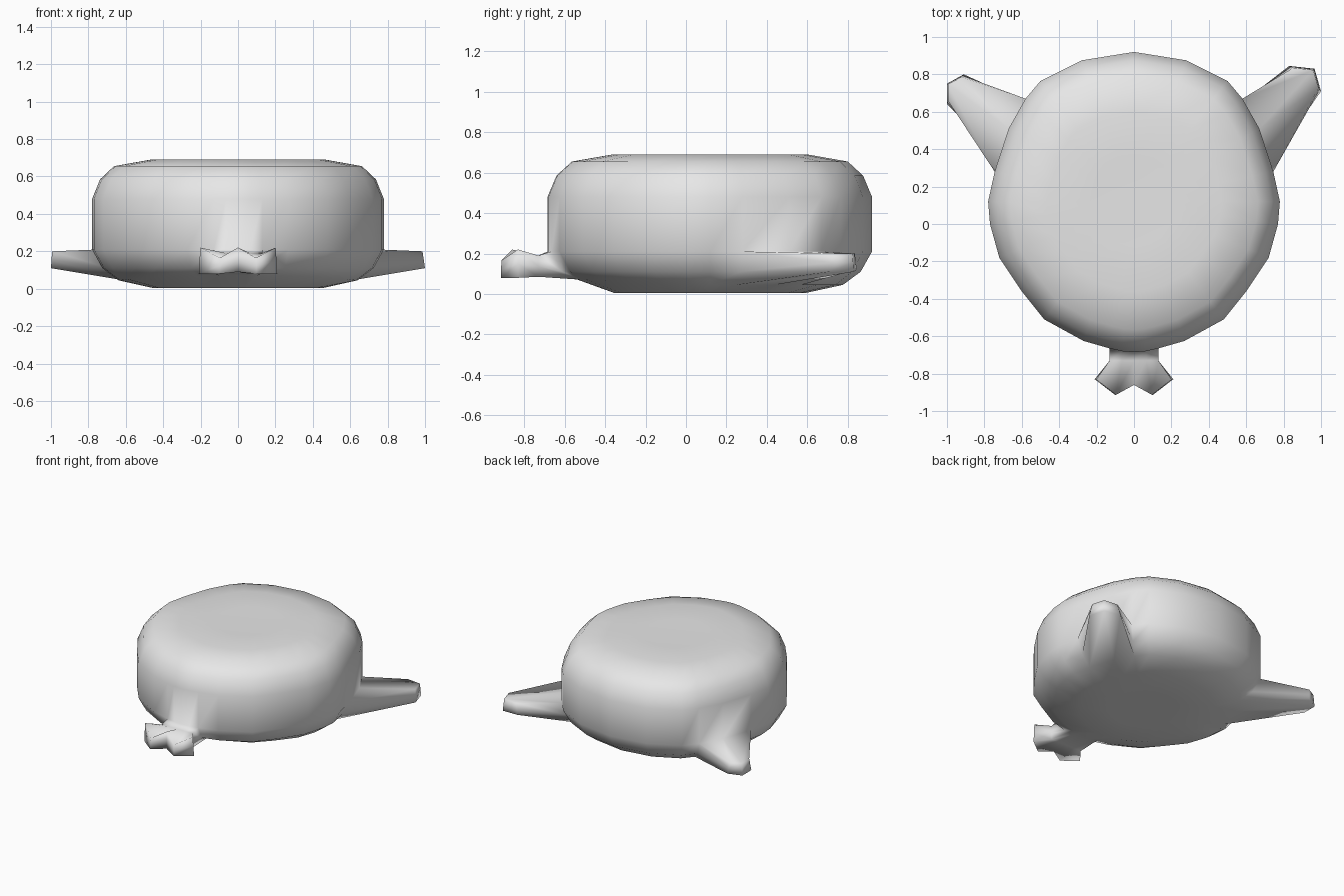
import bpy, bmesh

cube = bpy.data.objects.get("Cube")
if cube:
    bpy.data.objects.remove(cube, do_unlink=True)

grey = bpy.data.materials.new("plain_grey")
grey.use_nodes = True
grey.diffuse_color = (0.8, 0.8, 0.8, 1)
grey.node_tree.nodes["Principled BSDF"].inputs["Base Color"].default_value = (0.8, 0.8, 0.8, 1)

# Half outline of the body seen from above, front to back, then mirrored
half = [(0, -.685), (.065, -.68), (.13, -.665), (.27, -.625), (.48, -.51),
        (.6, -.36), (.72, -.18), (.77, 0), (.78, .12), (.745, .28),
        (.67, .51), (.58, .67), (.5, .765), (.28, .875), (0, .92)]
outline = half + [(-x, y) for x, y in half[-2:0:-1]]
N = len(outline)
CY = 0.12

# (scale, height) of each body ring from bottom to top
profile = [(.3, .005), (.59, .005), (.82, .045), (.93, .11), (1, .21), (1, .48),
           (.945, .585), (.85, .655), (.6, .69), (.3, .685)]
ROWS = (2, 3, 4)    # rings the limbs grow from

# Limbs: columns of the body they grow from, then stations along the limb.
# Each station lists (x, y, bottom z, top z) per column, and a top inset.
right_tip = [(1.0, .71, .11, .2), (.965, .83, .11, .2), (.83, .845, .12, .2)]
left_tip = [(-.91, .8, .12, .2), (-1.0, .75, .11, .2), (-1.0, .64, .11, .2)]
neck = [(x, -.73, .085, .19) for x in (-.13, -.065, 0, .065, .13)]
fluke = [(-.21, -.83, .08, .22), (-.1, -.915, .08, .165), (0, -.86, .09, .22),
         (.1, -.915, .08, .165), (.21, -.83, .08, .22)]
limbs = [([9, 10, 11], [(right_tip, .2)]),
         ([17, 18, 19], [(left_tip, .2)]),
         ([N - 2, N - 1, 0, 1, 2], [(neck, 0), (fluke, .04)])]

bm = bmesh.new()

# Body rings, with the underside rising a little toward the front
rings = []
for s, z in profile:
    ring = []
    for x, y in outline:
        py = CY + (y - CY) * s
        lift = .05 * max(0, -py) if z == .045 else 0
        ring.append(bm.verts.new((x * s, py, z + lift)))
    rings.append(ring)

# Body faces, leaving openings where limbs grow
openings = {(r, c) for cols, _ in limbs for r in ROWS[:-1] for c in cols[:-1]}
for r in range(len(rings) - 1):
    for c in range(N):
        if (r, c) not in openings:
            d = (c + 1) % N
            bm.faces.new((rings[r][c], rings[r][d], rings[r + 1][d], rings[r + 1][c]))
bm.faces.new(rings[0][::-1])
bm.faces.new(rings[-1])


def rim(grid):
    """Border vertices of a three-row grid, in order."""
    return grid[0] + [grid[1][-1]] + grid[2][::-1] + [grid[1][0]]


def station_grid(points, inset):
    """Vertex grid (bottom, middle, top) for one limb station."""
    mx = sum(p[0] for p in points) / len(points)
    my = sum(p[1] for p in points) / len(points)
    grid = []
    for t in (0, .5, 1):
        k = inset * t
        grid.append([bm.verts.new((x + (mx - x) * k, y + (my - y) * k, zb + (zt - zb) * t))
                     for x, y, zb, zt in points])
    return grid


# Rear fins and front fluke, grown out of the openings
for cols, stations in limbs:
    grid = [[rings[r][c] for c in cols] for r in ROWS]
    for points, inset in stations:
        new = station_grid(points, inset)
        a, b = rim(grid), rim(new)
        for i in range(len(a)):
            j = (i + 1) % len(a)
            bm.faces.new((a[i], a[j], b[j], b[i]))
        grid = new
    for r in range(2):
        for c in range(len(cols) - 1):
            bm.faces.new((grid[r][c], grid[r][c + 1], grid[r + 1][c + 1], grid[r + 1][c]))

# Clean up and smooth
bmesh.ops.delete(bm, geom=[v for v in bm.verts if not v.link_faces], context='VERTS')
bmesh.ops.recalc_face_normals(bm, faces=bm.faces[:])
for f in bm.faces:
    f.smooth = True

mesh = bpy.data.meshes.new("body_with_fins")
bm.to_mesh(mesh)
bm.free()
mesh.materials.append(grey)
body = bpy.data.objects.new("body_with_fins", mesh)
bpy.context.collection.objects.link(body)
